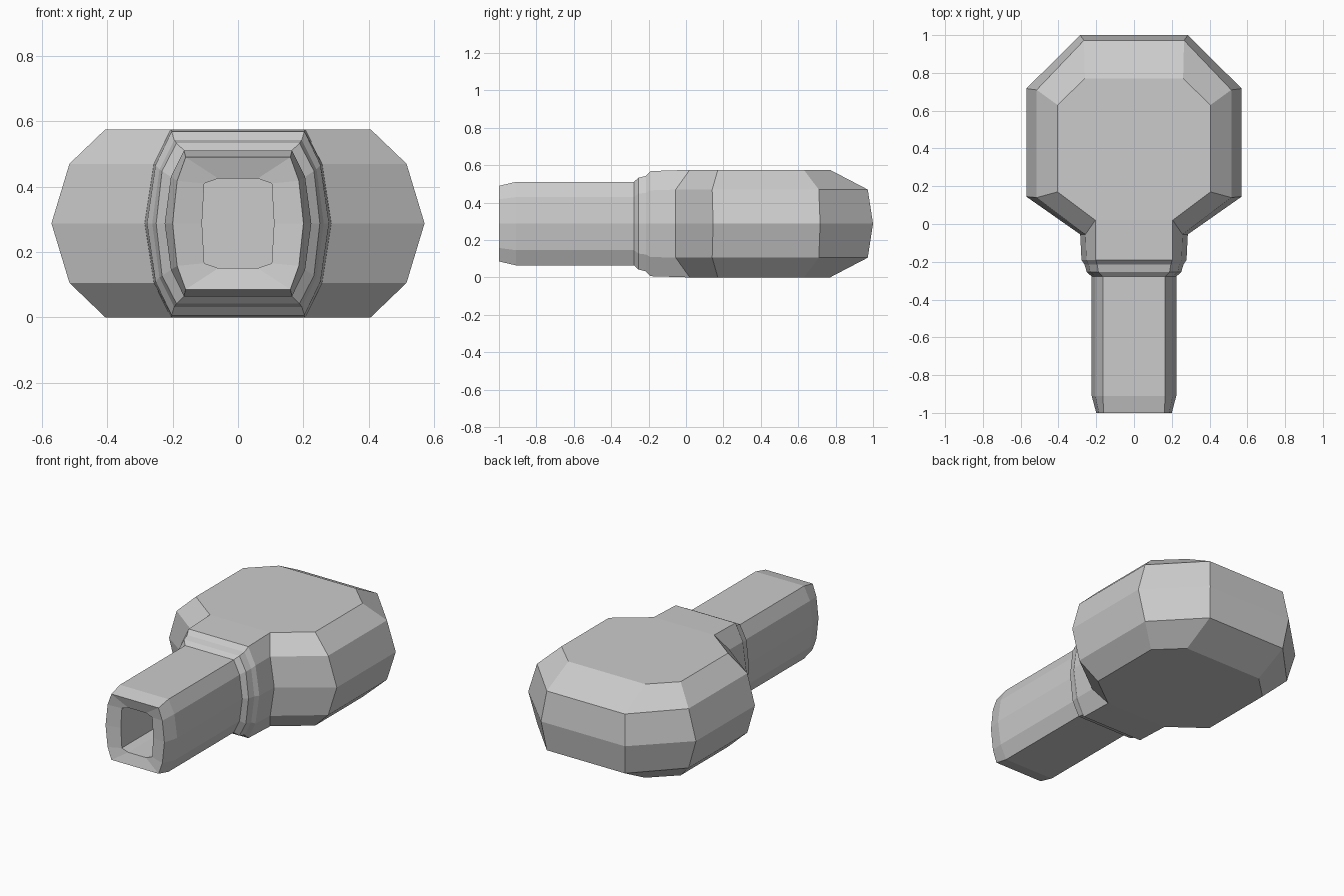
import bpy, bmesh

if "Cube" in bpy.data.objects:
    bpy.data.objects.remove(bpy.data.objects["Cube"])

CZ = 0.2875  # mid height
bm = bmesh.new()

# Head: half outlines (right side, back to neck) for the three upper heights
top = [(0.26, 0.77), (0.405, 0.63), (0.405, 0.17), (0.205, 0.02)]
shoulder = [(0.265, 0.972), (0.515, 0.71), (0.515, 0.14), (0.257, -0.055)]
middle = [(0.285, 1.0), (0.57, 0.717), (0.57, 0.145), (0.285, -0.055)]
levels = [(-CZ, top), (-0.182, shoulder), (0, middle), (0.182, shoulder), (CZ, top)]

rows = []
for dz, half in levels:
    left = [(-x, y) for x, y in half]
    outline = half[::-1] + left          # neck right, round the back, neck left
    rows.append([bm.verts.new((x, y, CZ + dz)) for x, y in outline])
for a, b in zip(rows, rows[1:]):
    for i in range(len(a) - 1):
        bm.faces.new((a[i], a[i + 1], b[i + 1], b[i]))
bm.faces.new(rows[0][::-1])
bm.faces.new(rows[-1])

# Collar, handle tube, end rim and bore: ten-sided sections along y
# (y, width at top, width at shoulder, width at middle, shoulder height, top height)
sections = [
    (-0.19, 0.203, 0.252, 0.278, 0.178, 0.281),
    (-0.215, 0.195, 0.24, 0.262, 0.165, 0.255),
    (-0.255, 0.188, 0.232, 0.25, 0.16, 0.245),
    (-0.278, 0.165, 0.205, 0.224, 0.142, 0.223),
    (-0.91, 0.165, 0.205, 0.224, 0.142, 0.223),
    (-1.0, 0.16, 0.186, 0.2, 0.13, 0.202),
    (-0.98, 0.06, 0.103, 0.11, 0.122, 0.137),
    (-0.4, 0.06, 0.103, 0.11, 0.122, 0.137),
]
ring = [r[0] for r in rows] + [r[-1] for r in rows[::-1]]
for y, wt, ws, wm, hs, ht in sections:
    right = [(wt, -ht), (ws, -hs), (wm, 0), (ws, hs), (wt, ht)]
    pts = right + [(-x, z) for x, z in right[::-1]]
    new = [bm.verts.new((x, y, CZ + z)) for x, z in pts]
    for i in range(10):
        j = (i + 1) % 10
        bm.faces.new((ring[i], ring[j], new[j], new[i]))
    ring = new
bm.faces.new(ring)                       # bottom of the bore

bmesh.ops.recalc_face_normals(bm, faces=bm.faces)
mesh = bpy.data.meshes.new("bulb_with_handle")
bm.to_mesh(mesh)
bm.free()
obj = bpy.data.objects.new("bulb_with_handle", mesh)
bpy.context.collection.objects.link(obj)
